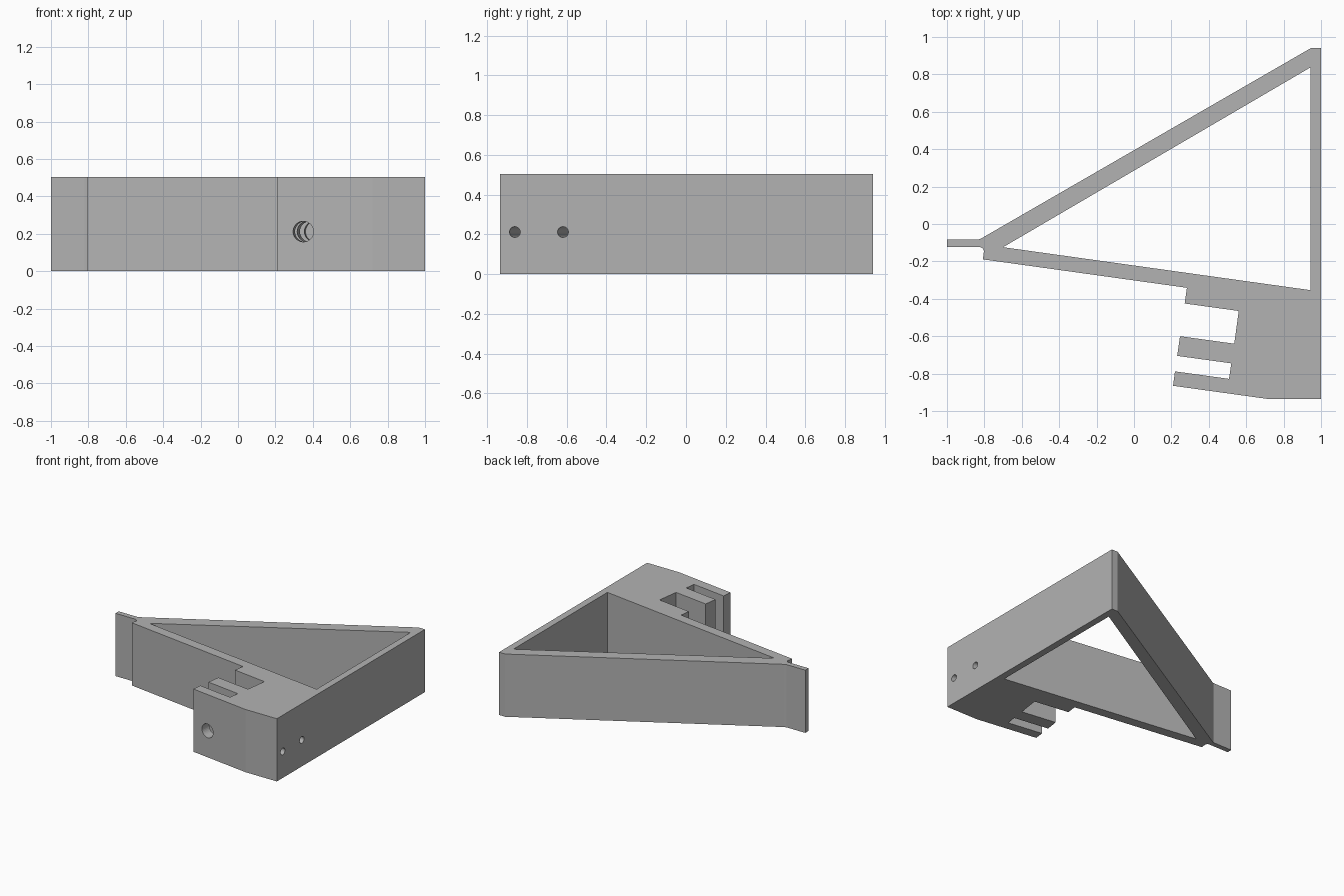
import bpy, bmesh, math
from mathutils import Vector

cube = bpy.data.objects.get("Cube")
if cube:
    bpy.data.objects.remove(cube, do_unlink=True)

HEIGHT = 0.503
HOLE_Z = 0.212
TILT = math.atan(0.137)                                   # slant of the front arm and prongs
ALONG = Vector((-math.cos(TILT), math.sin(TILT), 0))      # inward, along the prongs
ACROSS = Vector((math.sin(TILT), math.cos(TILT), 0))      # inward, across the prongs

grey = bpy.data.materials.new("mid grey")
grey.use_nodes = True
colour = (0.45, 0.45, 0.45, 1)
grey.diffuse_color = colour
grey.node_tree.nodes["Principled BSDF"].inputs["Base Color"].default_value = colour


def finish(name, bm):
    bmesh.ops.recalc_face_normals(bm, faces=bm.faces)
    mesh = bpy.data.meshes.new(name)
    bm.to_mesh(mesh)
    bm.free()
    obj = bpy.data.objects.new(name, mesh)
    bpy.context.collection.objects.link(obj)
    mesh.materials.append(grey)
    return obj


def prism(name, outline, z0, z1):
    bm = bmesh.new()
    face = bm.faces.new([bm.verts.new((x, y, z0)) for x, y in outline])
    top = bmesh.ops.extrude_face_region(bm, geom=[face])["geom"]
    verts = [v for v in top if isinstance(v, bmesh.types.BMVert)]
    bmesh.ops.translate(bm, verts=verts, vec=(0, 0, z1 - z0))
    return finish(name, bm)


def drill(name, entry, direction, radius, depth):
    # Starts a little outside the surface and ends at the given depth
    start = Vector((*entry, HOLE_Z)) - direction * 0.08
    length = depth + 0.08
    bm = bmesh.new()
    bmesh.ops.create_cone(bm, cap_ends=True, segments=32, radius1=radius,
                          radius2=radius, depth=length)
    obj = finish(name, bm)
    obj.location = start + direction * length / 2
    obj.rotation_mode = 'QUATERNION'
    obj.rotation_quaternion = direction.to_track_quat('Z', 'Y')
    return obj


# Bracket outline: tab, sloping back arm, straight side, slotted block, front arm
bracket = prism("bracket", [
    (-1, -0.083), (-0.835, -0.083), (-0.82, -0.079), (0.945, 0.94), (1, 0.94),
    (1, -0.936), (0.72, -0.936),
    (0.209, -0.865), (0.219, -0.788),              # front prong
    (0.508, -0.828), (0.520, -0.745),              # narrow slot
    (0.231, -0.705), (0.246, -0.600),              # middle prong
    (0.536, -0.640), (0.560, -0.465),              # wide slot
    (0.271, -0.425), (0.283, -0.341),              # back lug
    (-0.808, -0.189), (-0.802, -0.143), (-0.808, -0.131), (-0.82, -0.124),
    (-1, -0.124)], 0, HEIGHT)

cutters = [
    prism("window_cutter", [(-0.70, -0.124), (0.945, -0.354), (0.945, 0.838)],
          -0.1, HEIGHT + 0.1),
    # Pin hole through both prongs, ending inside the back lug
    drill("pin_cutter", (0.349, -0.884), ACROSS, 0.055, 0.49),
    # Screw holes from the side into each slot
    drill("front_screw_cutter", (1, -0.861), ALONG, 0.027, 0.53),
    drill("back_screw_cutter", (1, -0.619), ALONG, 0.027, 0.53),
]
for cutter in cutters:
    cutter.hide_render = True
    cutter.hide_viewport = True
    cutter.display_type = 'WIRE'
    mod = bracket.modifiers.new(cutter.name, 'BOOLEAN')
    mod.operation = 'DIFFERENCE'
    mod.solver = 'EXACT'
    mod.object = cutter
